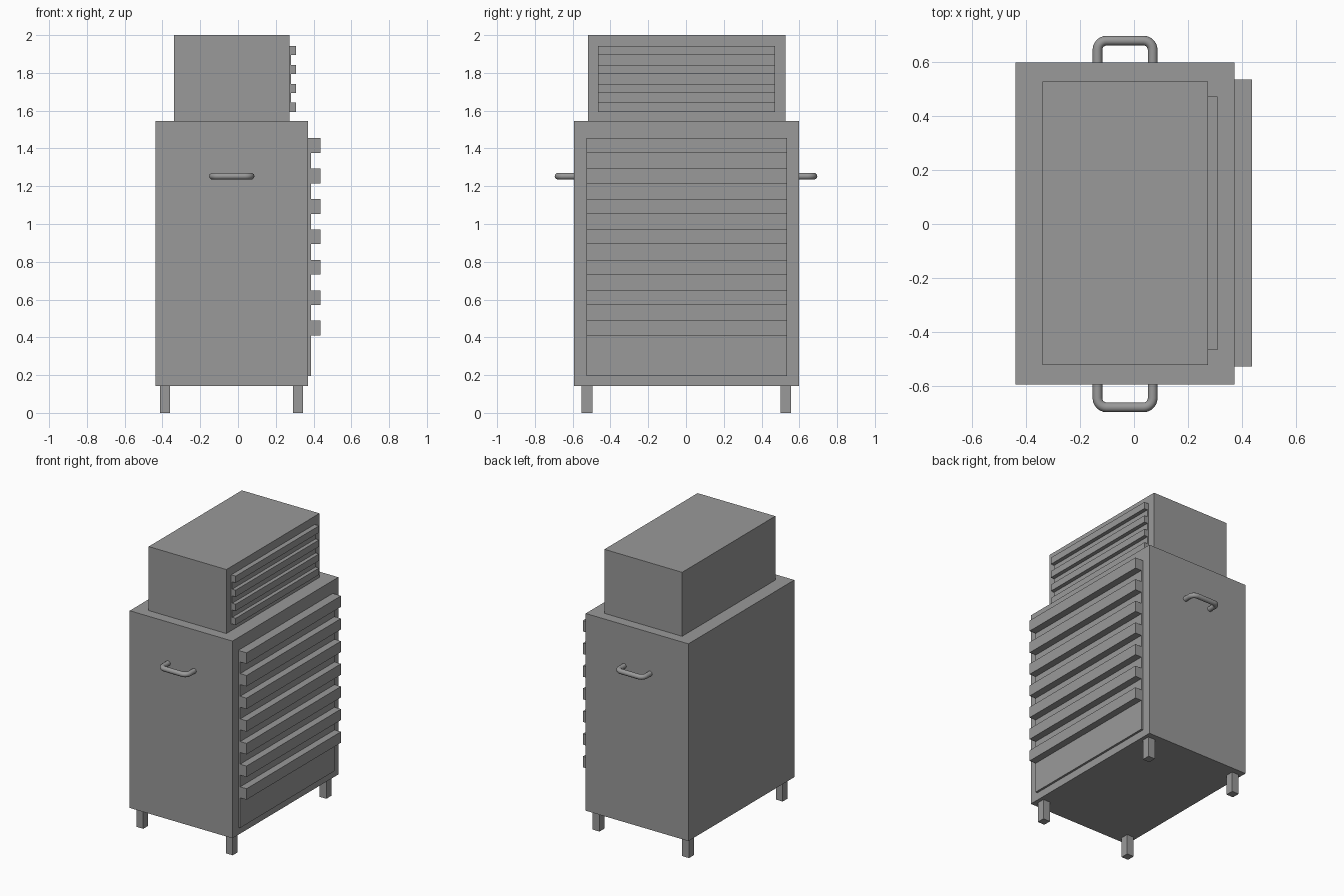
import bpy
import bmesh
import math
from mathutils import Vector

old = bpy.data.objects.get("Cube")
if old:
    bpy.data.objects.remove(old)

# Single painted steel colour
steel = bpy.data.materials.new("grey steel")
steel.use_nodes = True
grey = (0.32, 0.32, 0.32, 1)
steel.diffuse_color = grey
steel.node_tree.nodes["Principled BSDF"].inputs["Base Color"].default_value = grey


def box(name, x, y, z):
    """Box from (min, max) ranges on each axis."""
    bm = bmesh.new()
    bmesh.ops.create_cube(bm, size=1)
    for v in bm.verts:
        v.co = [r[0] if c < 0 else r[1] for c, r in zip(v.co, (x, y, z))]
    mesh = bpy.data.meshes.new(name)
    bm.to_mesh(mesh)
    bm.free()
    mesh.materials.append(steel)
    obj = bpy.data.objects.new(name, mesh)
    bpy.context.collection.objects.link(obj)
    return obj


def drawer_bank(name, x, panel_depth, grip_depth, y, z, count, pitch, height):
    """Thin drawer panel with a stack of full-width grips down from its top."""
    box(name + "_panel", (x, x + panel_depth), y, z)
    for i in range(count):
        top = z[1] - i * pitch
        box(f"{name}_grip_{i + 1}", (x, x + grip_depth), y, (top - height, top))


def handle(name, side):
    """Bent round bar handle on the end wall facing side * y."""
    x0, x1, wall, out, z, bend = -0.135, 0.069, 0.58, 0.677, 1.253, 0.034
    points = [Vector((x0, wall, z))]
    for cx, start in ((x0 + bend, math.pi), (x1 - bend, math.pi / 2)):
        for i in range(7):
            a = start - i * math.pi / 12
            points.append(Vector((cx + bend * math.cos(a),
                                  out - bend + bend * math.sin(a), z)))
    points.append(Vector((x1, wall, z)))
    curve = bpy.data.curves.new(name, "CURVE")
    curve.dimensions = "3D"
    curve.bevel_depth = 0.018
    curve.bevel_resolution = 3
    curve.use_fill_caps = True
    spline = curve.splines.new("POLY")
    spline.points.add(len(points) - 1)
    for p, co in zip(spline.points, points):
        p.co = (co.x, co.y * side, co.z, 1)
    curve.materials.append(steel)
    obj = bpy.data.objects.new(name, curve)
    bpy.context.collection.objects.link(obj)
    bpy.ops.object.select_all(action="DESELECT")
    obj.select_set(True)
    bpy.context.view_layer.objects.active = obj
    bpy.ops.object.convert(target="MESH")
    bpy.ops.object.shade_smooth_by_angle(angle=math.radians(40))


# Cabinet and upper chest
box("cabinet_body", (-0.437, 0.371), (-0.592, 0.597), (0.143, 1.545))
box("upper_chest", (-0.338, 0.273), (-0.52, 0.526), (1.545, 2.0))

# Drawer fronts on the +x side
drawer_bank("cabinet_drawer", 0.371, 0.015, 0.065, (-0.527, 0.534),
            (0.196, 1.454), 7, 0.161, 0.078)
drawer_bank("chest_drawer", 0.273, 0.008, 0.035, (-0.466, 0.471),
            (1.594, 1.942), 4, 0.1, 0.048)

# Four square legs
for depth, x in (("left", 0.318), ("right", -0.386)):
    for end, y in (("front", -0.524), ("back", 0.528)):
        box(f"{end}_{depth}_leg", (x - 0.027, x + 0.027),
            (y - 0.028, y + 0.028), (0, 0.143))

# Handles on both end walls
handle("front_handle", -1)
handle("back_handle", 1)
